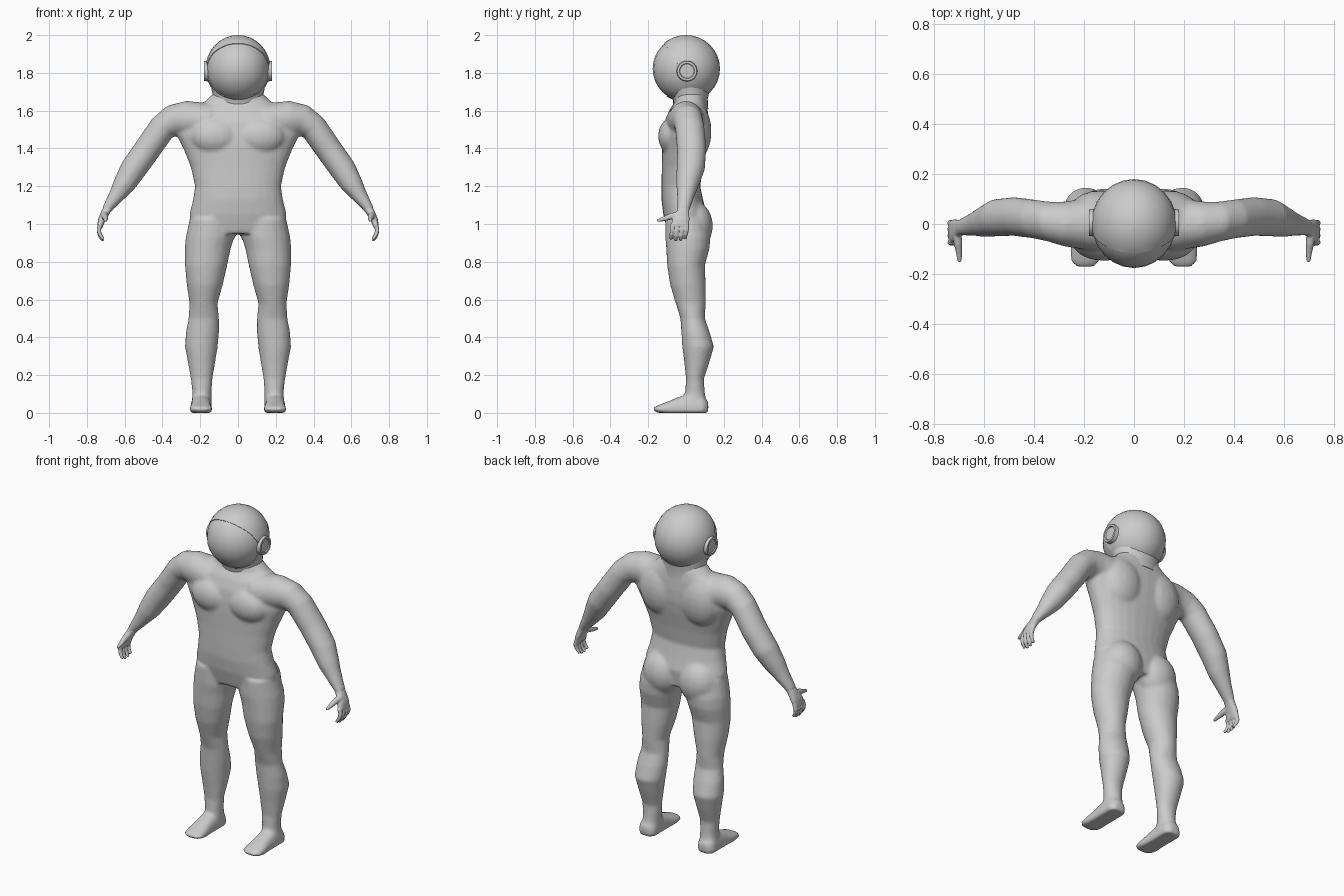
import bpy, bmesh, math
from mathutils import Vector, Matrix

if "Cube" in bpy.data.objects:
    bpy.data.objects.remove(bpy.data.objects["Cube"])

def loft(bm, rings, n=20, p=2.0):
    """Closed skin over elliptical rings given as (centre, u axis, v axis)."""
    loops = []
    for c, u, v in rings:
        loop = []
        for i in range(n):
            a = 2 * math.pi * i / n
            ca, sa = math.cos(a), math.sin(a)
            co = (Vector(c) + Vector(u) * math.copysign(abs(ca) ** (2 / p), ca)
                  + Vector(v) * math.copysign(abs(sa) ** (2 / p), sa))
            co.z = max(co.z, 0)
            loop.append(bm.verts.new(co))
        loops.append(loop)
    for a, b in zip(loops, loops[1:]):
        for i in range(n):
            bm.faces.new((a[i], a[(i + 1) % n], b[(i + 1) % n], b[i]))
    bm.faces.new(loops[0][::-1])
    bm.faces.new(loops[-1])

def blob(bm, c, r):
    bmesh.ops.create_uvsphere(bm, u_segments=20, v_segments=12, radius=1,
                              matrix=Matrix.Translation(c) @ Matrix.Diagonal((*r, 1)))

def tube(bm, pts, n=10):
    """Round tapering tube through (x, y, z, radius) points."""
    rings = []
    for i, (x, y, z, r) in enumerate(pts):
        d = (Vector(pts[min(i + 1, len(pts) - 1)][:3]) - Vector(pts[max(i - 1, 0)][:3])).normalized()
        u = d.cross(Vector((0.3, 0.5, -0.8)) if abs(d.y) > 0.7 else Vector((0, 1, 0))).normalized()
        rings.append(((x, y, z), u * r, d.cross(u) * r))
    loft(bm, rings, n)

def finish(bm, name):
    bmesh.ops.recalc_face_normals(bm, faces=bm.faces)
    me = bpy.data.meshes.new(name)
    bm.to_mesh(me)
    bm.free()
    ob = bpy.data.objects.new(name, me)
    bpy.context.collection.objects.link(ob)
    return ob

def fuse(ob, voxel, smooth):
    """Melt overlapping volumes into one soft skin."""
    m = ob.modifiers.new("fuse", 'REMESH')
    m.mode, m.voxel_size, m.use_smooth_shade = 'VOXEL', voxel, True
    s = ob.modifiers.new("soften", 'SMOOTH')
    s.factor, s.iterations = 0.5, smooth

def shade(ob, angle):
    bpy.ops.object.select_all(action='DESELECT')
    ob.select_set(True)
    bpy.context.view_layer.objects.active = ob
    bpy.ops.object.shade_smooth_by_angle(angle=math.radians(angle))

def level(z, x0, x1, yf, yb, s=1):
    return ((s * (x0 + x1) / 2, (yf + yb) / 2, z), ((x1 - x0) / 2, 0, 0), (0, (yb - yf) / 2, 0))

# Torso: height, half width, front y, back y
bm = bmesh.new()
torso = [(0.95, .24, -.095, .10), (1.05, .258, -.12, .11), (1.13, .238, -.13, .09),
         (1.20, .228, -.13, .075), (1.30, .25, -.128, .09), (1.40, .29, -.128, .11),
         (1.47, .325, -.125, .12), (1.54, .33, -.115, .12), (1.60, .28, -.09, .115),
         (1.645, .18, -.06, .11), (1.70, .12, -.06, .10)]
loft(bm, [level(z, -w, w, f, b) for z, w, f, b in torso], 28, 2.2)

# Legs: height, inner x, outer x, front y, back y
leg = [(1.03, .03, .255, -.11, .11), (.93, .02, .277, -.11, .13), (.87, .038, .282, -.105, .125),
       (.78, .057, .281, -.10, .10), (.68, .08, .272, -.085, .105), (.58, .108, .257, -.055, .105),
       (.50, .10, .262, -.03, .10), (.43, .10, .276, -.025, .125), (.35, .107, .281, -.02, .148),
       (.27, .12, .266, -.01, .125), (.18, .135, .25, 0, .095), (.11, .14, .242, -.005, .10),
       (.04, .14, .245, -.02, .11)]
# Feet: y, half width, top height
foot = [(.118, .03, .06), (.09, .055, .09), (.02, .055, .105), (-.05, .055, .08),
        (-.11, .06, .055), (-.15, .056, .04), (-.172, .035, .028)]
# Arms: x, y, z, half thickness, half depth
arm = [(.15, .0, 1.54, .10, .11), (.28, .0, 1.557, .095, .09), (.345, .01, 1.547, .085, .08),
       (.40, .02, 1.51, .073, .078), (.48, .03, 1.395, .071, .078), (.555, .025, 1.29, .070, .075),
       (.60, .01, 1.215, .060, .062), (.64, .0, 1.155, .044, .048), (.69, -.012, 1.085, .027, .035),
       (.70, -.015, 1.065, .024, .034)]

for s in (1, -1):
    loft(bm, [level(*r, s) for r in leg], 20)
    loft(bm, [((s * .196, y, .02), (w, 0, 0), (0, 0, h - .02)) for y, w, h in foot], 20, 2.4)
    rings = []
    for i, (x, y, z, t, d) in enumerate(arm):
        a, b = arm[max(i - 1, 0)], arm[min(i + 1, len(arm) - 1)]
        n = Vector((a[2] - b[2], 0, b[0] - a[0])).normalized() * t
        rings.append(((s * x, y, z), (s * n.x, 0, n.z), (0, d, 0)))
    loft(bm, rings, 20)
    blob(bm, (s * .12, -.07, 1.465), (.13, .078, .10))    # chest
    blob(bm, (s * .13, .055, 1.49), (.13, .08, .15))      # shoulder blade
    blob(bm, (s * .12, .045, .99), (.12, .097, .13))      # buttock
body = finish(bm, "body")
fuse(body, 0.01, 6)

# Hands: palm, four curled fingers and a thumb
for s, side in ((1, "left"), (-1, "right")):
    bm = bmesh.new()
    palm = [(.685, -.012, 1.09, .023, .031), (.703, -.017, 1.06, .021, .034),
            (.722, -.027, 1.02, .018, .046), (.732, -.034, .985, .014, .048)]
    loft(bm, [((s * x, y, z), (s * t, 0, t * .4), (0, d, 0)) for x, y, z, t, d in palm], 16, 2.4)
    for k, (y, dz) in enumerate(((-.073, .006), (-.047, -.003), (-.021, -.002), (.004, .008))):
        tube(bm, [(s * .728, y, 1.0, .013), (s * .737, y, .97, .012),
                  (s * .732, y - .004, .94 + dz, .011), (s * .714, y - .008, .913 + dz, .008)])
    tube(bm, [(s * .71, -.035, 1.05, .020), (s * .705, -.08, 1.04, .017),
              (s * .701, -.115, 1.028, .013), (s * .699, -.153, 1.018, .008)])
    fuse(finish(bm, side + "_hand"), 0.005, 3)

# Neck collar
bm = bmesh.new()
loft(bm, [level(1.61, -.14, .14, -.065, .118), level(1.66, -.13, .13, -.07, .115),
          level(1.74, -.145, .145, -.12, .13)], 24)
shade(finish(bm, "neck_collar"), 40)

# Helmet shell with a visor opening, and the visor inside it
C = (0, 0, 1.822)
def globe(name, k):
    bm = bmesh.new()
    bmesh.ops.create_uvsphere(bm, u_segments=24, v_segments=16, radius=1,
        matrix=Matrix.Translation(C) @ Matrix.Diagonal((.172 * k, .18 * k, .178 * k, 1)))
    return finish(bm, name)

bm = bmesh.new()
outline = [(-.3, 1.99), (-.13, 1.975), (-.075, 1.90), (-.025, 1.81), (-.045, 1.72),
           (-.07, 1.678), (-.3, 1.678)]
face = bm.faces.new([bm.verts.new((-.3, y, z)) for y, z in outline])
ext = bmesh.ops.extrude_face_region(bm, geom=[face])["geom"]
bmesh.ops.translate(bm, vec=(.6, 0, 0), verts=[v for v in ext if isinstance(v, bmesh.types.BMVert)])
cutter = finish(bm, "visor_cutter")
cutter.hide_render = True
cutter.hide_set(True)

shell = globe("helmet_shell", 1)
cut = shell.modifiers.new("opening", 'BOOLEAN')
cut.operation, cut.solver, cut.object = 'DIFFERENCE', 'EXACT', cutter
shade(shell, 35)
shade(globe("visor", .98), 60)

# Ear discs with a raised rim
for s, side in ((1, "left"), (-1, "right")):
    bm = bmesh.new()
    bmesh.ops.create_cone(bm, cap_ends=True, segments=24, radius1=.058, radius2=.052, depth=.04,
        matrix=Matrix.Translation((s * .161, .005, 1.81)) @ Matrix.Rotation(s * math.pi / 2, 4, 'Y'))
    cap = [max(bm.faces, key=lambda f: s * f.calc_center_median().x)]
    bmesh.ops.inset_region(bm, faces=cap, thickness=.012)
    bmesh.ops.inset_region(bm, faces=cap, thickness=.003, depth=-.006)
    shade(finish(bm, side + "_ear_disc"), 35)
